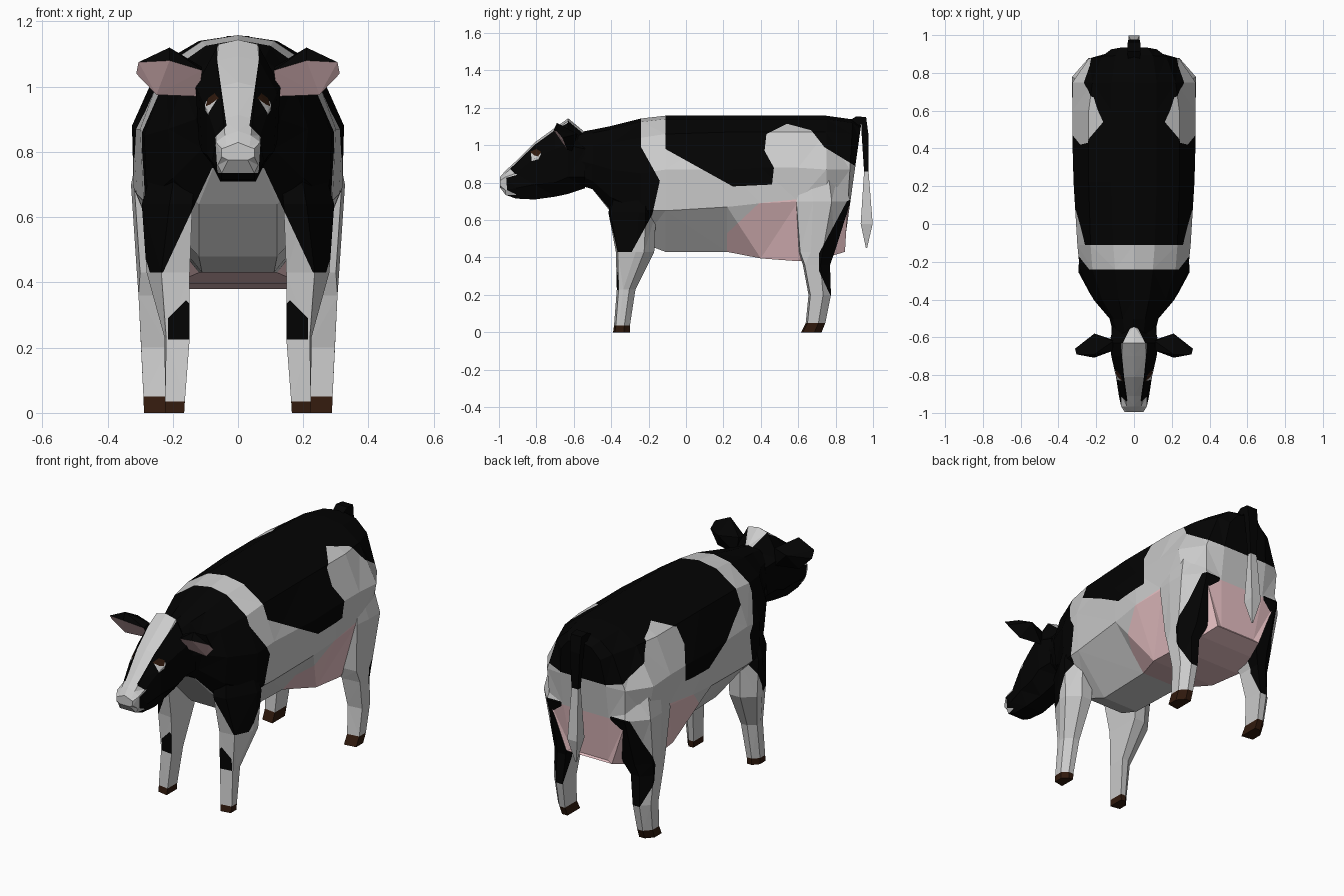
import bpy, bmesh
from mathutils import Vector

if "Cube" in bpy.data.objects:
    bpy.data.objects.remove(bpy.data.objects["Cube"])

COLOURS = [("white_hide", (.78, .78, .78)), ("black_hide", (.001, .001, .001)),
           ("pink_skin", (.8, .53, .55)), ("dark_hoof", (.03, .01, .004))]
MATS = []
for n, c in COLOURS:
    m = bpy.data.materials.new(n)
    m.diffuse_color = (*c, 1)
    m.use_nodes = True
    m.node_tree.nodes["Principled BSDF"].inputs["Base Color"].default_value = m.diffuse_color
    MATS.append(m)
WHITE, BLACK, PINK, BROWN = range(4)
SIDE, FRONT = 1, 0          # painting plane: (y, z) or (x, z)


def loft(rings, base=WHITE):
    """Skin closed rings, cap the ends, and triangulate."""
    bm = bmesh.new()
    vs = [[bm.verts.new(p) for p in r] for r in rings]
    n = len(vs[0])
    for a, b in zip(vs, vs[1:]):
        for i in range(n):
            j = (i + 1) % n
            bm.faces.new((a[i], a[j], b[j], b[i]))
    bm.faces.new(vs[0])
    bm.faces.new(vs[-1])
    bmesh.ops.recalc_face_normals(bm, faces=bm.faces[:])
    bmesh.ops.triangulate(bm, faces=bm.faces[:])
    for f in bm.faces:
        f.material_index = base
    return bm


def half_rings(stations, crown):
    """Half cross-sections: (y, lean, x1, z1, x2, z2, ...) from spine to belly."""
    rings = []
    for y, lean, *p in stations:
        pts = list(zip(p[::2], p[1::2]))
        pts = [(0, pts[0][1] + crown)] + pts + [(0, pts[-1][1])]
        rings.append([(x, y - lean * (1.1 - z), z) for x, z in pts])
    return rings


def inside(u, v, poly):
    hit = False
    for (a, b), (c, d) in zip(poly, poly[1:] + poly[:1]):
        if (b > v) != (d > v) and u < (c - a) * (v - b) / (d - b) + a:
            hit = not hit
    return hit


def paint(bm, mat, axis, poly, test=lambda c, n: True):
    """Cut the mesh along a projected outline and colour the faces inside it."""
    for (a, b), (c, d) in zip(poly, poly[1:] + poly[:1]):
        co, no = Vector((0, 0, b)), Vector((0, 0, c - a))
        co[axis], no[axis] = a, -(d - b)
        bmesh.ops.bisect_plane(bm, geom=bm.verts[:] + bm.edges[:] + bm.faces[:],
                               dist=1e-5, plane_co=co, plane_no=no.normalized())
    bm.normal_update()
    for f in bm.faces:
        c = f.calc_center_median()
        if inside(c[axis], c.z, poly) and test(c, f.normal):
            f.material_index = mat


def finish(name, bm, mirror=True):
    if mirror:
        mid = [f for f in bm.faces if all(abs(v.co.x) < 1e-5 for v in f.verts)]
        bmesh.ops.delete(bm, geom=mid, context='FACES')
    bmesh.ops.dissolve_limit(bm, angle_limit=.005, verts=bm.verts[:],
                             edges=bm.edges[:], delimit={'MATERIAL'})
    me = bpy.data.meshes.new(name)
    bm.to_mesh(me)
    bm.free()
    for m in MATS:
        me.materials.append(m)
    ob = bpy.data.objects.new(name, me)
    bpy.context.collection.objects.link(ob)
    if mirror:
        ob.modifiers.new("mirror", 'MIRROR').use_axis[0] = True


# Patch outlines shared by body and legs
NECK = [(-1.1, 1.3), (-.24, 1.3), (-.24, .99), (-.14, .81), (-.18, .63), (-.29, .43), (-1.1, .43)]
CHEST = [(-.1, .75), (.08, .75), (.23, .43), (-.1, .43)]
SADDLE = [(-.11, 1.3), (-.11, .98), (.25, .78), (.46, .79), (.47, .88), (.42, .97), (.43, 1.06),
          (.54, 1.115), (.67, 1.08), (.74, .99), (.92, .88), (1.1, .88), (1.1, 1.3)]
UDDER = [(.22, .3), (.22, .53), (.39, .69), (.58, .71), (1.0, .69), (1.0, .3)]

# Body
body = loft(half_rings([
    (-.58, 0, .05, 1.05, .09, 1.0, .11, .92, .09, .84, .05, .79),
    (-.50, 0, .06, 1.065, .11, 1.0, .13, .90, .11, .81, .07, .765),
    (-.40, 0, .08, 1.085, .17, 1.01, .215, .87, .20, .72, .12, .64),
    (-.24, 0, .10, 1.125, .22, 1.04, .287, .85, .28, .65, .12, .48),
    (-.11, 0, .11, 1.14, .23, 1.06, .30, .87, .29, .65, .11, .43),
    (.22, 0, .12, 1.14, .24, 1.07, .32, .87, .31, .67, .12, .43),
    (.40, 0, .12, 1.14, .24, 1.07, .325, .88, .32, .69, .20, .395),
    (.60, 0, .12, 1.14, .24, 1.07, .325, .88, .31, .70, .21, .38),
    (.75, 0, .12, 1.14, .22, 1.07, .325, .87, .29, .69, .17, .40),
    (.89, .06, .10, 1.12, .17, 1.06, .24, .87, .23, .68, .14, .43),
    (.935, .14, .07, 1.09, .12, 1.03, .14, .88, .14, .70, .11, .44)], .018))
paint(body, BLACK, SIDE, NECK)
paint(body, WHITE, FRONT, CHEST, lambda c, n: c.y < 0)
paint(body, BLACK, SIDE, SADDLE)
paint(body, PINK, SIDE, UDDER)
finish("body", body)

# Head with blaze and painted eyes
head = loft(half_rings([
    (-.995, 0, .035, .815, .05, .81, .05, .785, .03, .775),
    (-.965, 0, .04, .85, .068, .83, .062, .76, .05, .735),
    (-.91, 0, .045, .90, .068, .85, .08, .77, .05, .715),
    (-.81, 0, .055, 1.0, .095, .93, .095, .79, .055, .71),
    (-.70, 0, .065, 1.08, .12, .98, .11, .80, .05, .725),
    (-.63, 0, .06, 1.13, .13, 1.0, .12, .83, .05, .74),
    (-.54, 0, .015, 1.055, .11, .98, .12, .83, .05, .77)], .014), BLACK)
paint(head, WHITE, FRONT, [(-.1, 1.3), (.065, 1.3), (.065, 1.09), (.035, .88),
                           (.07, .845), (.063, .735), (-.1, .735)],
      lambda c, n: (c.y < -.63 or n.z > .3 and c.x < .045) and (c.y < -.91 or n.z > -.2))
paint(head, WHITE, SIDE, [(-.83, .965), (-.775, .955), (-.79, .925), (-.825, .915)],
      lambda c, n: c.x > .06)
paint(head, BROWN, SIDE, [(-.835, .965), (-.80, .98), (-.775, .965), (-.79, .94), (-.81, .945)],
      lambda c, n: c.x > .06)
finish("head", head)

# Ears
ear = bmesh.new()
for p in [(.11, -.67, 1.05), (.12, -.61, .97), (.25, -.635, .975), (.312, -.66, 1.04),
          (.305, -.69, 1.075), (.21, -.708, 1.08), (.21, -.69, 1.12), (.21, -.58, 1.06),
          (.11, -.62, 1.06)]:
    ear.verts.new(p)
bmesh.ops.convex_hull(ear, input=ear.verts[:])
bmesh.ops.recalc_face_normals(ear, faces=ear.faces[:])
for f in ear.faces:
    f.material_index = PINK if f.normal.z < -.1 and f.normal.y < 0 else BLACK
finish("ears", ear)


def leg_rings(levels):
    """Six-sided rings; trim narrows the outer front corner."""
    return [[(a, c, z), (b - trim, c + .01, z), (b, c + .3 * (d - c) + trim, z),
             (b, c + .65 * (d - c) + trim * .4, z),
             (a + .5 * (b - a), d, z), (a, d, z)] for a, b, c, d, z, trim in levels]


# Front legs
leg = loft(leg_rings([
    (.165, .222, -.39, -.30, 0, 0), (.163, .224, -.385, -.30, .035, 0),
    (.148, .225, -.37, -.27, .23, .005), (.148, .28, -.375, -.17, .43, .045),
    (.14, .295, -.415, -.16, .64, .085), (.12, .235, -.37, -.18, .84, .06)]))
paint(leg, BLACK, SIDE, NECK)
paint(leg, WHITE, FRONT, CHEST)
paint(leg, BLACK, FRONT, [(.1, .225), (.215, .225), (.215, .29), (.16, .345), (.1, .29)],
      lambda c, n: n.y < -.3)
paint(leg, BROWN, SIDE, [(-1, -.1), (-1, .035), (0, .035), (0, -.1)])
finish("front_legs", leg)

# Rear legs
leg = loft(leg_rings([
    (.22, .288, .615, .725, 0, 0), (.222, .29, .64, .745, .05, 0),
    (.215, .297, .655, .775, .2, 0), (.20, .305, .625, .77, .36, 0),
    (.17, .31, .60, .795, .43, .01), (.15, .328, .58, .88, .70, .01),
    (.13, .29, .64, .82, .88, 0)]))
paint(leg, BLACK, SIDE, [(.9, .72), (.86, .70), (.71, .42), (.71, .33), (.775, .19), (.9, .3)])
paint(leg, BROWN, SIDE, [(0, -.1), (0, .05), (1, .05), (1, -.1)])
finish("rear_legs", leg)

# Tail: centre (y, z), half thickness (dy, dz), half width
tail = loft([[(-w, y - dy, z - dz), (w, y - dy, z - dz), (w, y + dy, z + dz), (-w, y + dy, z + dz)]
             for y, z, dy, dz, w in [
                 (.86, 1.10, 0, .025, .03), (.915, 1.132, -.003, .023, .035),
                 (.95, 1.13, .013, .02, .033), (.957, 1.06, .018, 0, .03),
                 (.964, .86, .012, 0, .02), (.966, .58, .032, 0, .03),
                 (.965, .45, .003, 0, .003)]], BLACK)
paint(tail, WHITE, SIDE, [(.8, .86), (1.1, .86), (1.1, .3), (.8, .3)])
finish("tail", tail, mirror=False)
